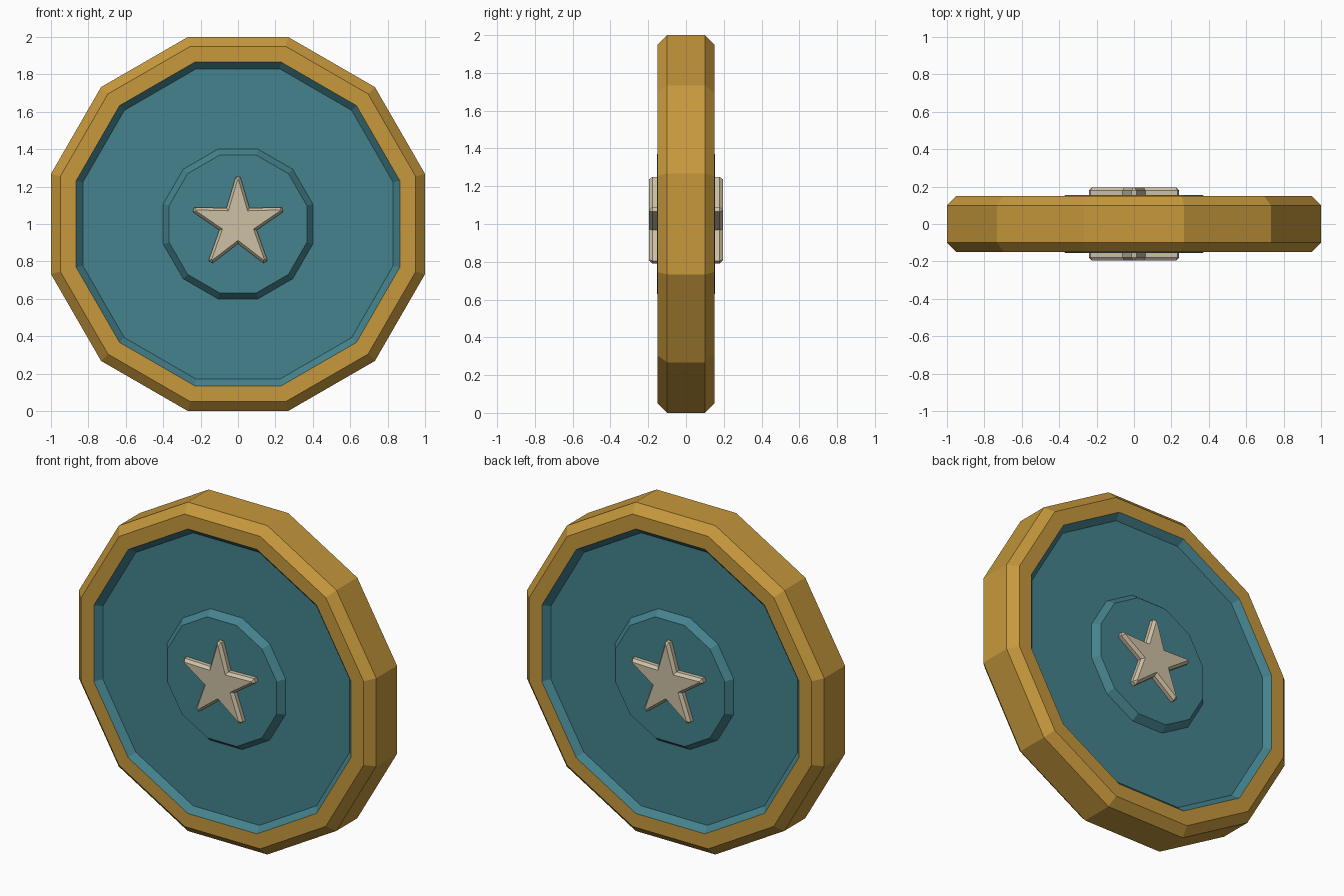
import bpy, bmesh, math

if "Cube" in bpy.data.objects:
    bpy.data.objects.remove(bpy.data.objects["Cube"])


def material(name, rgb):
    m = bpy.data.materials.new(name)
    m.diffuse_color = (*rgb, 1)
    m.use_nodes = True
    m.node_tree.nodes["Principled BSDF"].inputs["Base Color"].default_value = m.diffuse_color
    return m


GOLD = material("gold", (0.565, 0.314, 0.045))
TEAL = material("teal", (0.058, 0.225, 0.268))
STONE = material("pale stone", (0.61, 0.527, 0.376))
CENTRE_Z = 1.0
SIDES = 12


def finish(name, bm, mats):
    bmesh.ops.recalc_face_normals(bm, faces=bm.faces[:])
    me = bpy.data.meshes.new(name)
    bm.to_mesh(me)
    bm.free()
    for m in mats:
        me.materials.append(m)
    ob = bpy.data.objects.new(name, me)
    bpy.context.collection.objects.link(ob)
    return ob


def lathe(name, profile, mats, rule=None):
    """Twelve-sided solid from (apothem, y) rings, capped at both ends."""
    bm = bmesh.new()
    rings = []
    for a, y in profile:
        r = a / math.cos(math.pi / SIDES)
        rings.append([bm.verts.new((r * math.cos((k + .5) * math.tau / SIDES), y,
                                    CENTRE_Z + r * math.sin((k + .5) * math.tau / SIDES)))
                      for k in range(SIDES)])
    bm.faces.new(rings[0])
    bm.faces.new(rings[-1])
    for i in range(len(rings) - 1):
        for k in range(SIDES):
            n = (k + 1) % SIDES
            f = bm.faces.new((rings[i][k], rings[i][n], rings[i + 1][n], rings[i + 1][k]))
            if rule:
                f.material_index = rule(i)
    return finish(name, bm, mats)


def mirrored(half):
    return half + [(a, -y) for a, y in reversed(half)]


# wheel body: recessed teal panel and walls, chamfered gold rim
body = mirrored([(0.83, -0.113), (0.865, -0.15), (0.95, -0.15), (1.0, -0.10)])
lathe("rim_and_panel", body, [TEAL, GOLD],
      lambda i: 0 if i in (0, len(body) - 2) else 1)

# raised hub on both faces
lathe("hub", mirrored([(0.368, -0.154), (0.40, -0.113)]), [TEAL])

# star on both faces, blunt tips and chamfered edge
for side, label in ((-1, "front"), (1, "back")):
    bm = bmesh.new()
    pts = []
    for k in range(5):
        t = math.pi / 2 + k * math.tau / 5
        for s in (-1, 1):
            pts.append((0.25 * math.cos(t) - s * 0.013 * math.sin(t),
                        0.25 * math.sin(t) + s * 0.013 * math.cos(t)))
        t += math.pi / 5
        pts.append((0.105 * math.cos(t), 0.105 * math.sin(t)))
    base = [bm.verts.new((x, side * 0.14, CENTRE_Z + z)) for x, z in pts]
    edge = [bm.verts.new((x, side * 0.178, CENTRE_Z + z)) for x, z in pts]
    bm.faces.new(base)
    top = bm.faces.new(edge)
    for i in range(len(pts)):
        j = (i + 1) % len(pts)
        bm.faces.new((base[i], base[j], edge[j], edge[i]))
    bmesh.ops.recalc_face_normals(bm, faces=bm.faces[:])
    bmesh.ops.inset_region(bm, faces=[top], thickness=0.014, use_even_offset=True)
    for v in top.verts:
        v.co.y = side * 0.196
    finish(label + "_star", bm, [STONE])
